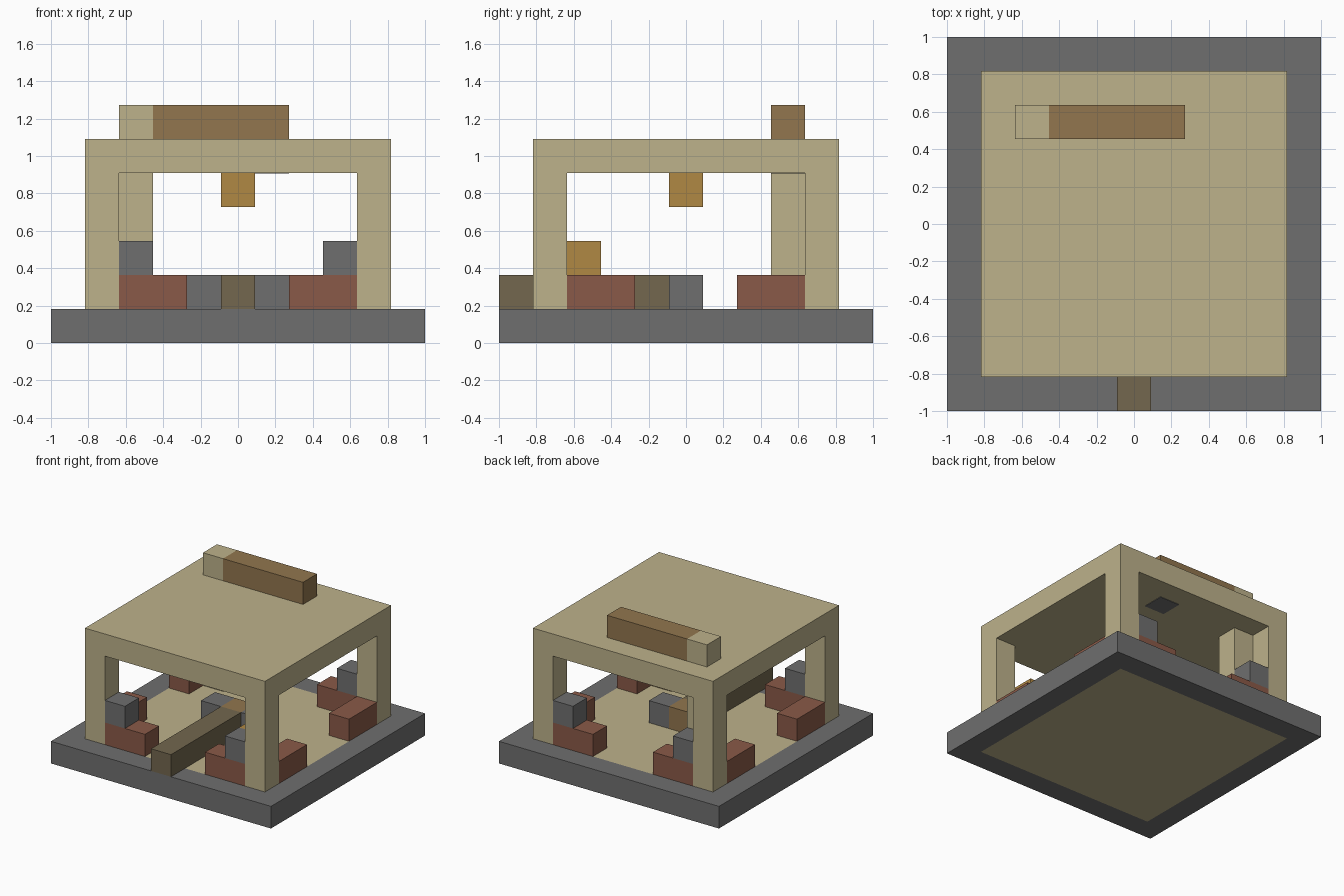
import bpy
import bmesh

cube = bpy.data.objects.get("Cube")
if cube:
    bpy.data.objects.remove(cube, do_unlink=True)

CELL = 2 / 11


def linear(c):
    c /= 255
    return c / 12.92 if c < 0.04045 else ((c + 0.055) / 1.055) ** 2.4


def material(name, *rgb):
    color = [linear(c) for c in rgb] + [1]
    mat = bpy.data.materials.new(name)
    mat.use_nodes = True
    mat.diffuse_color = color
    bsdf = mat.node_tree.nodes["Principled BSDF"]
    bsdf.inputs["Base Color"].default_value = color
    bsdf.inputs["Roughness"].default_value = 0.9
    return mat


stone = material("grey stone", 111, 111, 111)
sand = material("pale sand", 189, 178, 139)
brick = material("red brick", 138, 90, 72)
wood = material("brown wood", 146, 118, 78)
dark_wood = material("dark wood", 115, 103, 78)
amber = material("amber", 176, 136, 68)


def block(name, mat, x, y, z):
    """Box filling inclusive ranges of cells; x and y count from the centre."""
    lo = [(x[0] - 0.5) * CELL, (y[0] - 0.5) * CELL, z[0] * CELL]
    hi = [(x[1] + 0.5) * CELL, (y[1] + 0.5) * CELL, (z[1] + 1) * CELL]
    bm = bmesh.new()
    bmesh.ops.create_cube(bm, size=1)
    for v in bm.verts:
        v.co = [hi[i] if v.co[i] > 0 else lo[i] for i in range(3)]
    mesh = bpy.data.meshes.new(name)
    bm.to_mesh(mesh)
    bm.free()
    mesh.materials.append(mat)
    obj = bpy.data.objects.new(name, mesh)
    bpy.context.collection.objects.link(obj)
    return obj


# Base: stone border around a sand floor
block("floor", sand, (-4, 4), (-4, 4), (0, 0))
for s in (-1, 1):
    block("base_border_long", stone, (-5, 5), (5 * s, 5 * s), (0, 0))
    block("base_border_side", stone, (5 * s, 5 * s), (-4, 4), (0, 0))

# Corner posts, low brick walls and stone caps in each corner
for sx in (-1, 1):
    for sy in (-1, 1):
        block("corner_post", sand, (4 * sx, 4 * sx), (4 * sy, 4 * sy), (1, 4))
        wall_x = sorted((2 * sx, 3 * sx))
        wall_y = sorted((2 * sy, 3 * sy))
        block("cross_wall", brick, wall_x, (4 * sy, 4 * sy), (1, 1))
        block("side_wall", brick, (4 * sx, 4 * sx), wall_y, (1, 1))
        block("wall_cap", stone, (3 * sx, 3 * sx), (4 * sy, 4 * sy), (2, 2))

# Roof with chimney column, ridge log and a flush stone ceiling panel
block("roof", sand, (-4, 4), (-4, 4), (5, 5))
block("chimney_column", sand, (-3, -3), (3, 3), (1, 4))
block("chimney_top", sand, (-3, -3), (3, 3), (6, 6))
block("roof_log", wood, (-2, 1), (3, 3), (6, 6))
block("ceiling_panel", stone, (1, 1), (3, 3), (4.98, 4.02))

# Central hearth with a beam running out of the front
block("entrance_beam", dark_wood, (0, 0), (-5, -1), (1, 1))
block("hearth_core", wood, (0, 0), (0, 0), (1, 1))
for s in (-1, 1):
    block("hearth_stone", stone, (s, s), (0, 0), (1, 1))

# Lamps: one hanging, one on a crate in the front corner
block("hanging_lamp", amber, (0, 0), (0, 0), (4, 4))
block("crate", wood, (3, 3), (-3, -3), (1, 1))
block("crate_lamp", amber, (3, 3), (-3, -3), (2, 2))
